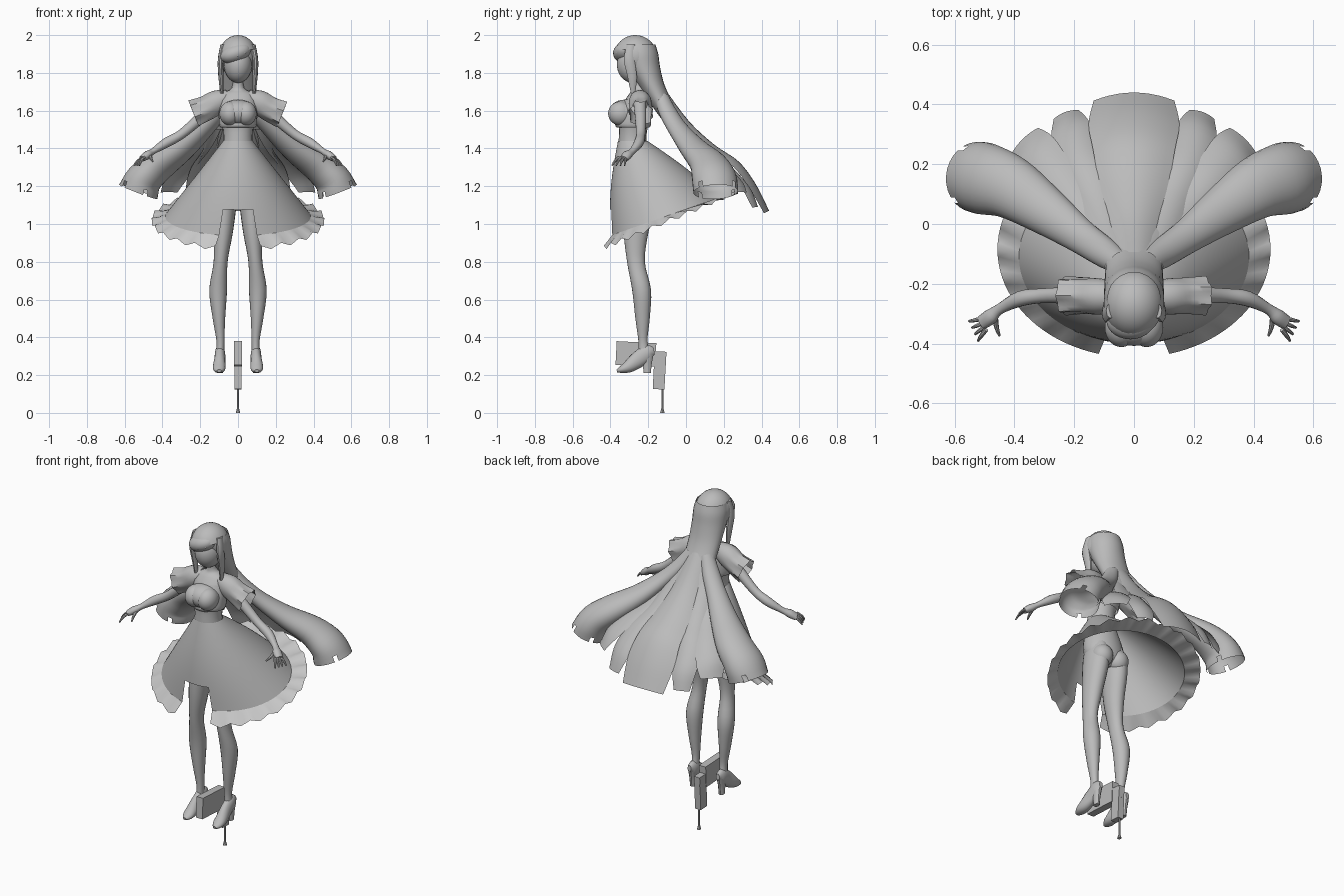
import bpy, bmesh, math
from mathutils import Vector, Matrix

if "Cube" in bpy.data.objects:
    bpy.data.objects.remove(bpy.data.objects["Cube"])

def material(name, v):
    m = bpy.data.materials.new(name)
    m.diffuse_color = (v, v, v, 1)
    m.use_nodes = True
    m.node_tree.nodes["Principled BSDF"].inputs["Base Color"].default_value = m.diffuse_color
    return m

GREY = material("plain grey", 0.5)
PALE = material("pale grey", 0.58)

def finish(name, bm, mat=GREY):
    bmesh.ops.recalc_face_normals(bm, faces=bm.faces)
    me = bpy.data.meshes.new(name)
    bm.to_mesh(me)
    bm.free()
    me.materials.append(mat)
    ob = bpy.data.objects.new(name, me)
    bpy.context.collection.objects.link(ob)
    return ob

def grid(name, rows, wrap=True, cap=True, skip=None, mat=GREY):
    """Skin a list of point rows into a surface."""
    bm = bmesh.new()
    vs = [[bm.verts.new(p) for p in r] for r in rows]
    n = len(rows[0])
    for i in range(len(rows) - 1):
        for j in range(n if wrap else n - 1):
            if skip and skip(i, j):
                continue
            k = (j + 1) % n
            bm.faces.new((vs[i][j], vs[i][k], vs[i + 1][k], vs[i + 1][j]))
    if wrap and cap:
        bm.faces.new(vs[0])
        bm.faces.new(vs[-1])
    loose = [v for v in bm.verts if not v.link_faces]
    bmesh.ops.delete(bm, geom=loose, context='VERTS')
    return finish(name, bm, mat)

def smooth(keys, n=4):
    """Catmull-Rom through tuples of numbers."""
    k = [keys[0]] + list(keys) + [keys[-1]]
    out = []
    for i in range(1, len(k) - 2):
        for s in range(n):
            t = s / n
            out.append([0.5 * (2 * b + (c - a) * t + (2 * a - 5 * b + 4 * c - d) * t * t
                        + (3 * b - a - 3 * c + d) * t ** 3)
                        for a, b, c, d in zip(k[i - 1], k[i], k[i + 1], k[i + 2])])
    return out + [list(keys[-1])]

def mirror(keys, s):
    return [(s * k[0],) + tuple(k[1:]) for k in keys]

def frames(keys, ref):
    """Centre, side, up and two radii along a path."""
    ks = smooth(keys)
    for i, k in enumerate(ks):
        a, b = ks[max(i - 1, 0)], ks[min(i + 1, len(ks) - 1)]
        t = (Vector(b[:3]) - Vector(a[:3])).normalized()
        side = Vector(ref).cross(t).normalized()
        yield Vector(k[:3]), side, t.cross(side), k[3], k[4]

def ring(c, side, up, a, b, n, wave=0, lobes=6):
    pts = []
    for j in range(n):
        w = 2 * math.pi * j / n
        f = 1 + wave * math.cos(lobes * w)
        pts.append(c + side * a * f * math.cos(w) + up * b * f * math.sin(w))
    return pts

def tube(name, keys, n=14, ref=(0, 0, 1), cap=True):
    return grid(name, [ring(*f, n) for f in frames(keys, ref)], cap=cap)

def column(name, keys, n=20, cap=True):
    """Horizontal oval rings: x, y, z, x radius, y radius."""
    X, Y = Vector((1, 0, 0)), Vector((0, 1, 0))
    return grid(name, [ring(Vector(k[:3]), X, Y, k[3], k[4], n) for k in smooth(keys)], cap=cap)

def ball(name, c, r, rot=0, cut=None):
    bm = bmesh.new()
    bmesh.ops.create_uvsphere(bm, u_segments=28, v_segments=20, radius=1)
    bm.transform(Matrix.Translation(c) @ Matrix.Rotation(rot, 4, 'Y') @ Matrix.Diagonal((*r, 1)))
    if cut:
        bad = [f for f in bm.faces if cut(f.calc_center_median())]
        bmesh.ops.delete(bm, geom=bad, context='FACES')
    return finish(name, bm)

def box(name, c, size, tilt=0):
    bm = bmesh.new()
    bmesh.ops.create_cube(bm, size=1)
    bm.transform(Matrix.Translation(c) @ Matrix.Rotation(tilt, 4, 'X') @ Matrix.Diagonal((*size, 1)))
    return finish(name, bm)

def sheet(name, keys, n=8):
    """Bowed ribbon: radii are half width and droop of its edges."""
    rows = []
    for c, side, up, a, b in frames(keys, (0, 0, 1)):
        us = [2 * j / n - 1 for j in range(n + 1)]
        rows.append([c + side * a * u - up * b * u * u for u in us])
    return grid(name, rows, wrap=False)

# Torso, neck and bust
column("torso", [(0, -.25, 1.13, .04, .04), (0, -.25, 1.18, .11, .085), (0, -.265, 1.27, .12, .095),
                 (0, -.282, 1.42, .08, .075), (0, -.28, 1.5, .08, .075), (0, -.275, 1.56, .095, .085),
                 (0, -.262, 1.64, .1, .07), (0, -.25, 1.69, .08, .05), (0, -.245, 1.72, .033, .033),
                 (0, -.25, 1.79, .03, .03)])
column("bodice_band", [(0, -.28, 1.51, .092, .085), (0, -.28, 1.53, .1, .095), (0, -.272, 1.6, .102, .085),
                       (0, -.262, 1.66, .095, .065)], cap=False)
ball("bust_middle", (0, -.328, 1.59), (.094, .08, .068))

# Head, swept fringe and hair cap
ball("head", (0, -.28, 1.845), (.074, .086, .098))
ball("hair_cap", (0, -.268, 1.888), (.102, .114, .112),
     cut=lambda p: p.y < -.3 and p.z < 1.895 + .45 * p.x)
ball("fringe", (-.012, -.322, 1.905), (.084, .064, .05), rot=-.35)
column("back_hair", [(0, -.25, 1.95, .088, .088), (0, -.245, 1.9, .1, .098), (0, -.225, 1.83, .1, .088),
                     (0, -.185, 1.74, .098, .07), (0, -.135, 1.65, .098, .062),
                     (0, -.075, 1.56, .115, .058), (0, -.03, 1.5, .13, .05)], n=24, cap=False)

# Centre strand of the long hair
sheet("centre_strand", [(0, -.115, 1.72, .085, .05), (0, .015, 1.545, .1, .05),
                        (0, .15, 1.42, .118, .04), (0, .28, 1.33, .138, .04), (0, .37, 1.21, .152, .04),
                        (0, .44, 1.07, .135, .03)], n=10)

for s, tag in ((-1, "left"), (1, "right")):
    # Fanned strands and the large flared outer lock
    sheet("inner_strand_" + tag, mirror([(.06, -.12, 1.7, .03, .01), (.09, -.03, 1.55, .04, .01),
          (.135, .1, 1.41, .055, .015), (.185, .22, 1.32, .068, .02), (.215, .33, 1.2, .068, .02),
          (.23, .375, 1.09, .045, .01)], s))
    sheet("middle_strand_" + tag, mirror([(.07, -.13, 1.68, .03, .01), (.12, -.05, 1.53, .04, .01),
          (.195, .06, 1.41, .055, .015), (.28, .17, 1.33, .075, .02), (.34, .25, 1.25, .08, .02),
          (.372, .285, 1.17, .062, .01)], s))
    lock = mirror([(.05, -.13, 1.67, .04, .035), (.1, -.095, 1.59, .05, .04), (.18, -.04, 1.5, .058, .045),
                   (.29, .04, 1.4, .08, .06), (.41, .12, 1.315, .105, .08), (.495, .15, 1.24, .12, .095),
                   (.528, .157, 1.17, .118, .108)], s)
    rows = [ring(*f, 30) for f in frames(lock, (0, 0, 1))]
    grid("outer_lock_" + tag, rows, cap=False,
         skip=lambda i, j, last=len(rows) - 2: i >= last - 1 and j % 8 == 3)
    # Locks framing the face
    column("face_lock_" + tag, mirror([(.078, -.29, 1.95, .015, .025), (.092, -.3, 1.87, .015, .03),
           (.09, -.285, 1.78, .014, .026), (.085, -.28, 1.69, .008, .012)], s), n=10)
    ball("bust_" + tag, (s * .042, -.346, 1.585), (.056, .066, .064))
    ball("hip_" + tag, (s * .055, -.205, 1.175), (.06, .06, .065))

    # Ruffled sleeve
    sleeve = mirror([(.05, -.245, 1.665, .045, .045), (.11, -.243, 1.645, .064, .06),
                     (.17, -.24, 1.61, .066, .06), (.235, -.24, 1.583, .07, .062)], s)
    fr = list(frames(sleeve, (0, 1, 0)))
    grid("sleeve_" + tag, [ring(*f, 28, wave=.1 * max(0, i / (len(fr) - 1) - .4) / .6, lobes=7)
                           for i, f in enumerate(fr)], cap=False)

    # Arm, palm and fingers
    tube("arm_" + tag, mirror([(.1, -.245, 1.65, .035, .035), (.2, -.24, 1.56, .03, .03),
         (.3, -.24, 1.475, .025, .025), (.38, -.25, 1.43, .026, .026), (.45, -.285, 1.385, .016, .018),
         (.48, -.31, 1.365, .022, .026), (.51, -.33, 1.345, .016, .024)], s), ref=(0, 1, 0))
    for k in range(4):
        y = -.312 - .014 * k
        tip = -.325 - .022 * k
        tube(f"finger_{k + 1}_{tag}", mirror([(.495, y, 1.355, .008, .008),
             (.53 - .006 * k, (y + tip) / 2 - .003, 1.335, .007, .007),
             (.552 - .01 * k, tip, 1.31, .004, .004)], s), n=8, ref=(0, 1, 0))
    tube("thumb_" + tag, mirror([(.465, -.31, 1.365, .01, .01), (.46, -.345, 1.345, .008, .008),
         (.45, -.375, 1.33, .004, .004)], s), n=8)

    # Leg, shoe and heel
    column("leg_" + tag, mirror([(.055, -.262, 1.3, .035, .06), (.06, -.25, 1.2, .058, .088),
           (.068, -.25, 1.1, .06, .086),
           (.078, -.265, .95, .05, .065), (.092, -.265, .8, .037, .047), (.105, -.235, .65, .047, .05),
           (.101, -.23, .5, .033, .038), (.093, -.228, .38, .021, .024), (.095, -.22, .31, .022, .032)], s))
    tube("shoe_" + tag, mirror([(.095, -.168, .325, .012, .018), (.095, -.2, .32, .026, .042),
         (.096, -.25, .285, .029, .045), (.099, -.3, .248, .034, .035), (.1, -.34, .23, .03, .02),
         (.1, -.366, .222, .012, .008)], s))
    column("heel_" + tag, mirror([(.096, -.205, .21, .016, .02), (.096, -.205, .26, .018, .025),
           (.096, -.2, .31, .024, .03)], s), n=10)

# Flared skirt with a front slit, and its wavy frill
SEG, ROWS = 96, 11

def hem_ring(rx, ry, cy, z0, slope, wave=0):
    pts = []
    for j in range(SEG):
        a = 2 * math.pi * j / SEG
        w = wave * math.cos(24 * a)
        y = cy - ry * math.cos(a)
        pts.append(Vector((rx * math.sin(a), y, z0 + slope * (y - cy) + w)))
    return pts

def in_slit(j):
    return j < 4 or j >= SEG - 4

def bulge(j, t):
    """Extra depth half way down the skirt."""
    return Vector((0, -.018 * math.sin(math.pi * t) * math.cos(2 * math.pi * j / SEG), 0))

waist = hem_ring(.078, .078, -.282, 1.44, 0)
hem = hem_ring(.385, .29, -.11, 1.04, .35)
skirt_rows = [[waist[j].lerp(hem[j], i / ROWS) + bulge(j, i / ROWS) for j in range(SEG)]
              for i in range(ROWS + 1)]
grid("skirt", skirt_rows, cap=False, skip=lambda i, j: i >= 8 and in_slit(j))
edge = hem_ring(.457, .362, -.085, 1.02, .42, wave=.012)
grid("skirt_frill", [hem, [a.lerp(b, .5) for a, b in zip(hem, edge)], edge], cap=False,
     skip=lambda i, j: in_slit(j), mat=PALE)

# Pistol between the feet, on a thin stand
box("pistol_slide", (0, -.265, .312), (.044, .21, .125), tilt=-.05)
box("pistol_frame", (0, -.165, .29), (.036, .12, .07), tilt=-.05)
box("pistol_grip", (0, -.14, .225), (.038, .062, .2), tilt=-.05)
column("stand_rod", [(0, -.125, .02, .006, .006), (0, -.125, .06, .005, .005), (0, -.125, .13, .006, .006)], n=8)
column("stand_foot", [(0, -.125, 0, .012, .012), (0, -.125, .03, .004, .004)], n=8)

# Smooth shading that keeps hard edges
for ob in bpy.context.scene.objects:
    ob.select_set(True)
bpy.context.view_layer.objects.active = bpy.context.scene.objects[0]
bpy.ops.object.shade_smooth_by_angle(angle=math.radians(40))
